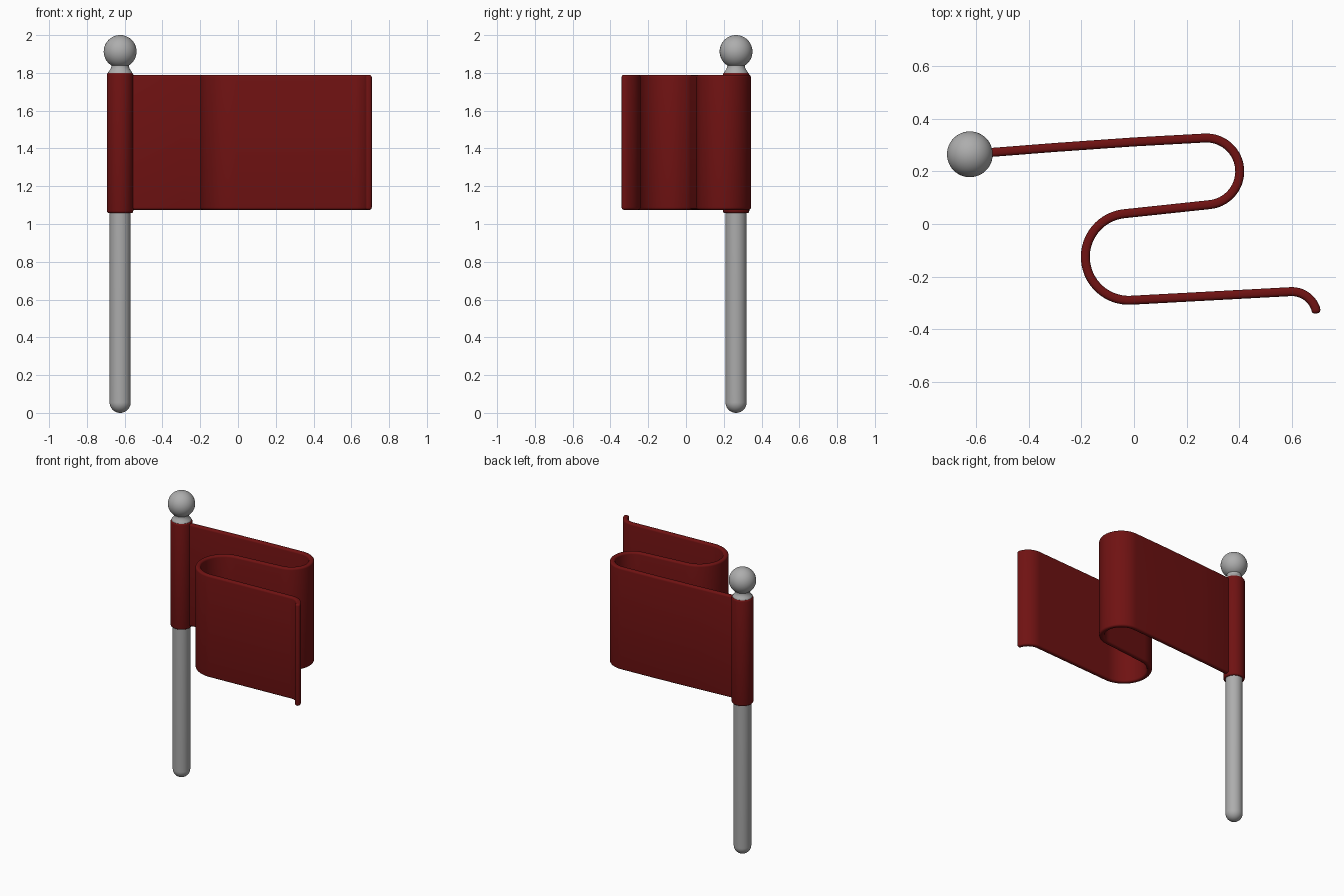
import bpy, bmesh, math
from mathutils import Vector

cube = bpy.data.objects.get("Cube")
if cube:
    bpy.data.objects.remove(cube, do_unlink=True)

POLE = Vector((-0.624, 0.265, 0))


def material(name, color):
    m = bpy.data.materials.new(name)
    m.use_nodes = True
    m.diffuse_color = color
    m.node_tree.nodes["Principled BSDF"].inputs["Base Color"].default_value = color
    return m


grey = material("grey metal", (0.42, 0.42, 0.42, 1))
red = material("dark red cloth", (0.16, 0.006, 0.006, 1))


def finish(name, bm, mat, angle):
    bmesh.ops.recalc_face_normals(bm, faces=bm.faces)
    mesh = bpy.data.meshes.new(name)
    bm.to_mesh(mesh)
    bm.free()
    mesh.materials.append(mat)
    obj = bpy.data.objects.new(name, mesh)
    bpy.context.collection.objects.link(obj)
    bpy.ops.object.select_all(action='DESELECT')
    obj.select_set(True)
    bpy.context.view_layer.objects.active = obj
    bpy.ops.object.shade_smooth_by_angle(angle=math.radians(angle))
    return obj


def lathe(name, profile, mat, closed=False, steps=48):
    """Spin (radius, height) points around the pole axis."""
    bm = bmesh.new()
    verts = [bm.verts.new((r, 0, z)) for r, z in profile]
    pairs = list(zip(verts, verts[1:]))
    if closed:
        pairs.append((verts[-1], verts[0]))
    edges = [bm.edges.new(p) for p in pairs]
    bmesh.ops.spin(bm, geom=verts + edges, cent=(0, 0, 0), axis=(0, 0, 1),
                   angle=math.tau, steps=steps)
    bmesh.ops.remove_doubles(bm, verts=bm.verts, dist=1e-5)
    obj = finish(name, bm, mat, 45)
    obj.location = POLE
    return obj


def arc(cx, cy, r, start, end, n):
    angles = [math.radians(start + (end - start) * i / n) for i in range(n + 1)]
    return [(cx + r * math.cos(a), cy + r * math.sin(a)) for a in angles]


# Pole with a rounded foot and a narrowed neck
pole_r = 0.056
lathe("pole", arc(0, pole_r, pole_r, -90, 0, 10)
      + [(pole_r, 1.79), (0.064, 1.795), (0.064, 1.802), (0.058, 1.81),
         (0.05, 1.822), (0.046, 1.836), (0.048, 1.85), (0, 1.86)], grey)

# Ball finial
lathe("ball_finial", arc(0, 1.913, 0.087, -90, 90, 24), grey)

# Cloth sleeve wrapped round the pole
lathe("flag_sleeve", [(0.055, 1.058), (0.063, 1.058), (0.068, 1.062), (0.07, 1.07),
                      (0.07, 1.79), (0.068, 1.797), (0.063, 1.801), (0.055, 1.801)],
      red, closed=True)

# Folded cloth: straight runs joined by three bends
path = ([(-0.57, 0.27), (-0.3, 0.291), (0, 0.312)]
        + arc(0.275, 0.2, 0.127, 94, -84, 28)
        + arc(-0.02, -0.125, 0.165, 96, 273, 28)
        + arc(0.6, -0.353, 0.096, 93, 20, 12)
        + [(0.694, -0.34)])
bm = bmesh.new()
low = [bm.verts.new((x, y, 1.075)) for x, y in path]
high = [bm.verts.new((x, y, 1.79)) for x, y in path]
for i in range(len(path) - 1):
    bm.faces.new((low[i], low[i + 1], high[i + 1], high[i]))
flag = finish("flag_cloth", bm, red, 40)
solid = flag.modifiers.new("thickness", 'SOLIDIFY')
solid.thickness = 0.034
solid.offset = 0
bevel = flag.modifiers.new("soft edges", 'BEVEL')
bevel.width = 0.013
bevel.segments = 4
bevel.limit_method = 'ANGLE'
bevel.angle_limit = math.radians(50)
